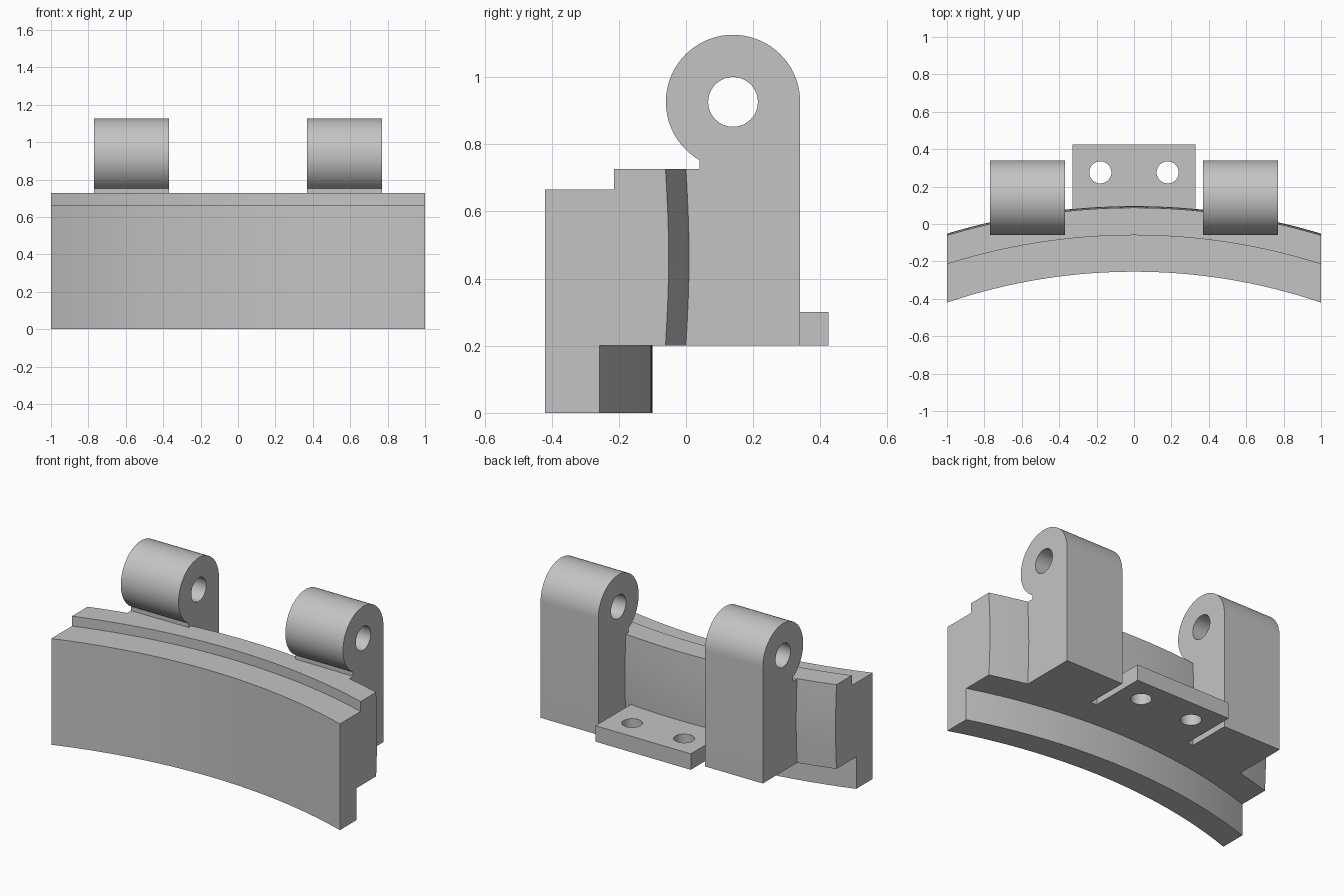
import bpy
import bmesh
import math

cube = bpy.data.objects.get("Cube")
if cube:
    bpy.data.objects.remove(cube, do_unlink=True)

GREY = (0.55, 0.55, 0.55, 1)
mat = bpy.data.materials.new("plain grey")
mat.use_nodes = True
mat.diffuse_color = GREY
mat.node_tree.nodes["Principled BSDF"].inputs["Base Color"].default_value = GREY

ARC_CENTRE = -3.365   # y of the axis the curved body is bent around
BASE, TOP = 0.2, 0.727


def finish(name, bm):
    bmesh.ops.recalc_face_normals(bm, faces=bm.faces)
    mesh = bpy.data.meshes.new(name)
    bm.to_mesh(mesh)
    bm.free()
    obj = bpy.data.objects.new(name, mesh)
    mesh.materials.append(mat)
    bpy.context.collection.objects.link(obj)
    return obj


def loft(name, rings):
    """Skin a row of matching closed outlines and cap both ends."""
    bm = bmesh.new()
    rows = [[bm.verts.new(p) for p in ring] for ring in rings]
    n = len(rows[0])
    for a, b in zip(rows, rows[1:]):
        for i in range(n):
            j = (i + 1) % n
            bm.faces.new((a[i], a[j], b[j], b[i]))
    bm.faces.new(rows[0])
    bm.faces.new(rows[-1])
    return finish(name, bm)


def circle(cx, cy, r, start=0, end=360, n=48):
    return [(cx + r * math.cos(math.radians(start + (end - start) * i / n)),
             cy + r * math.sin(math.radians(start + (end - start) * i / n)))
            for i in range(n + 1)]


def drill(obj, cutter):
    mod = obj.modifiers.new("hole", 'BOOLEAN')
    mod.operation = 'DIFFERENCE'
    mod.solver = 'EXACT'
    mod.object = cutter
    activate(obj)
    bpy.ops.object.modifier_apply(modifier=mod.name)
    bpy.data.objects.remove(cutter, do_unlink=True)


def activate(obj):
    bpy.ops.object.select_all(action='DESELECT')
    obj.select_set(True)
    bpy.context.view_layer.objects.active = obj


def smooth(obj):
    activate(obj)
    bpy.ops.object.shade_smooth_by_angle(angle=math.radians(25))


# Curved body: stepped section (radius, height) with a slightly crowned back
crown = [(3.452 + 0.009 * math.sin(math.pi * i / 8), BASE + (TOP - BASE) * i / 8)
         for i in range(9)]
section = [(3.11, 0), (3.265, 0), (3.265, BASE)] + crown
section += [(3.305, TOP), (3.305, 0.665), (3.11, 0.665)]
columns = [-1 + i / 20 for i in range(41)]
body = loft("curved_body", [
    [(x, ARC_CENTRE + math.sqrt(r * r - x * x), z) for r, z in section]
    for x in columns])
smooth(body)

# Two hinge lugs: rounded top, pin hole, flat back
EYE_Y, EYE_Z = 0.14, 0.926
lug_outline = [(-0.04, BASE), (0.34, BASE)]
lug_outline += circle(EYE_Y, EYE_Z, 0.2, 0, 240)
lug_outline += [(0.04, TOP - 0.001), (-0.04, TOP - 0.001)]
for side, name in ((1, "left_lug"), (-1, "right_lug")):
    lug = loft(name, [[(side * x, y, z) for y, z in lug_outline] for x in (0.37, 0.77)])
    pin = loft("pin_cutter", [[(side * x, y, z) for y, z in circle(EYE_Y, EYE_Z, 0.074)[:-1]]
                              for x in (0.3, 0.9)])
    drill(lug, pin)
    smooth(lug)

# Mounting plate with two bolt holes
plate_outline = [(-0.33, 0.02), (0.33, 0.02), (0.33, 0.424), (-0.33, 0.424)]
plate = loft("mounting_plate", [[(x, y, z) for x, y in plate_outline] for z in (BASE, 0.3)])
for x in (-0.18, 0.18):
    bolt = loft("bolt_cutter", [[(px, py, z) for px, py in circle(x, 0.276, 0.059)[:-1]]
                                for z in (0.1, 0.4)])
    drill(plate, bolt)
smooth(plate)
